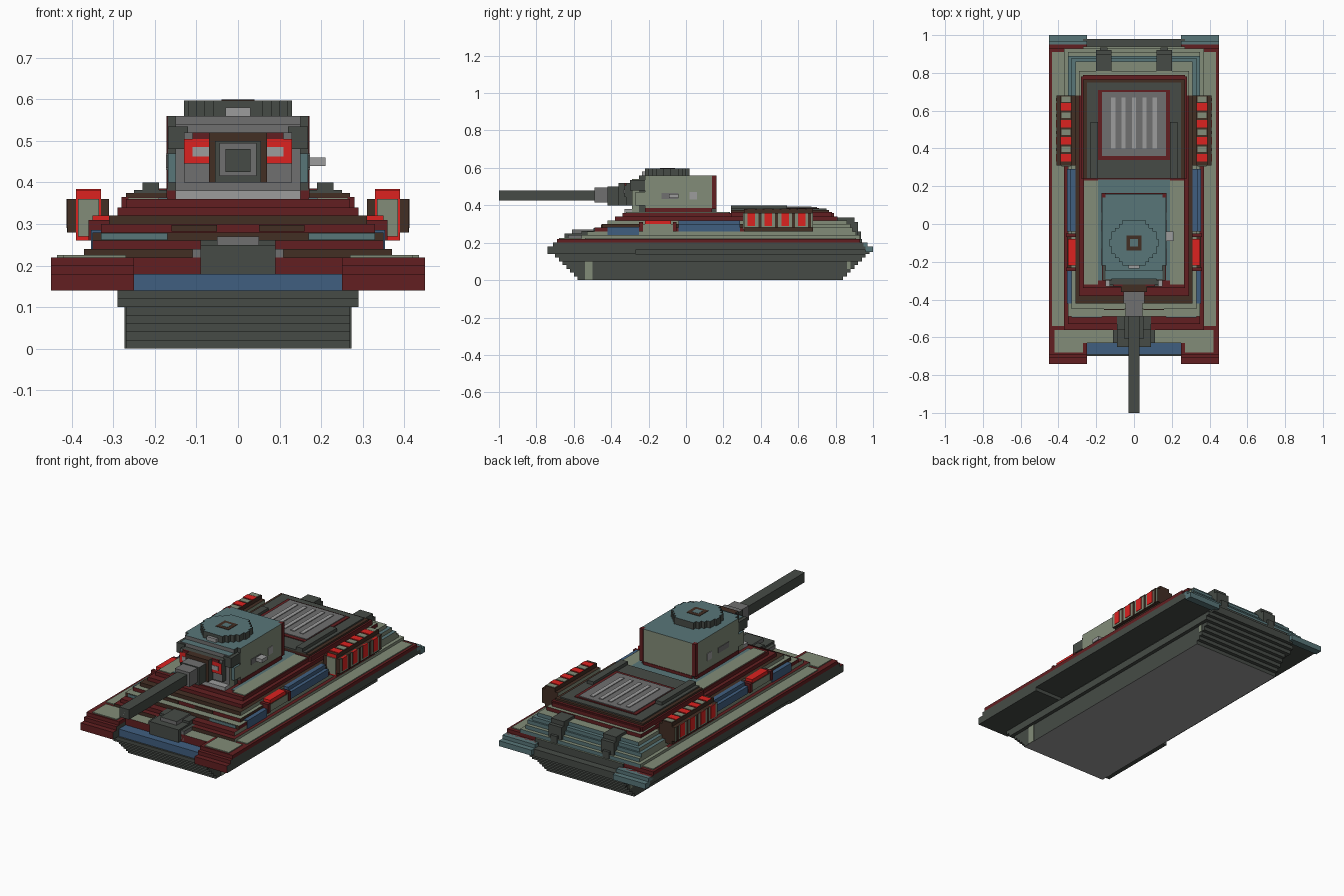
import bpy, bmesh, math

if "Cube" in bpy.data.objects:
    bpy.data.objects.remove(bpy.data.objects["Cube"])

# Flat colours (sRGB 0-255 turned into linear values)
def lin(c):
    c /= 255
    return c / 12.92 if c <= 0.04045 else ((c + 0.055) / 1.055) ** 2.4

COLOURS = {
    "dark_grey": (70, 75, 70), "dark_red": (98, 31, 33), "olive": (130, 140, 120),
    "blue": (64, 95, 128), "teal": (88, 118, 121), "brown": (66, 46, 36),
    "grey": (112, 112, 112), "light_grey": (156, 156, 156), "bright_red": (220, 34, 32),
}
MATS = {}
for n, rgb in COLOURS.items():
    MATS[n] = bpy.data.materials.new(n)
    MATS[n].diffuse_color = (*[lin(c) for c in rgb], 1)
NAMES = list(COLOURS)


def part(name, boxes, mirror=False):
    """One object from boxes (x0, x1, y0, y1, z0, z1, colour, {direction: colour})."""
    bm = bmesh.new()
    for b in boxes:
        x0, x1, y0, y1, z0, z1, col = b[:7]
        over = b[7] if len(b) > 7 else {}
        for s in ((1, -1) if mirror else (1,)):
            verts = bmesh.ops.create_cube(bm, size=1)["verts"]
            for v in verts:
                v.co = (s * (x0 + x1) / 2 + v.co.x * (x1 - x0),
                        (y0 + y1) / 2 + v.co.y * (y1 - y0),
                        (z0 + z1) / 2 + v.co.z * (z1 - z0))
            for f in {f for v in verts for f in v.link_faces}:
                f.normal_update()
                n = f.normal
                d = ("side" if abs(n.x) > .5 else "front" if n.y < -.5 else
                     "back" if n.y > .5 else "top" if n.z > 0 else "bottom")
                f.material_index = NAMES.index(over.get(d, col))
    me = bpy.data.meshes.new(name)
    bm.to_mesh(me)
    bm.free()
    for n in NAMES:
        me.materials.append(MATS[n])
    ob = bpy.data.objects.new(name, me)
    bpy.context.collection.objects.link(ob)
    return ob


def disc(rx, ry, cy, z0, z1, col, over=None):
    """Stepped round plate made of rows."""
    out, n = [], round(ry / 0.02)
    for i in range(-n, n):
        y = (i + 0.5) * 0.02
        w = max(0.02, round(rx * math.sqrt(max(1 - (y / ry) ** 2, 0)) / 0.02 + .2) * 0.02)
        w = min(w, rx)
        out.append((-w, w, cy + y - .01, cy + y + .01, z0, z1, col, over or {}))
    return out


# Lower hull with stepped bow and stern
steps = []
for i in range(7):
    w = .27 if i < 5 else .29
    steps.append((-w, w, -.58 - i * .02, .84 + i * .02, i * .02, i * .02 + .02, "dark_grey",
                  {"bottom": "light_grey"} if i == 0 else {}))
steps += [(-.27, .27, -.69, .80, .14, .18, "dark_grey", {"front": "blue", "top": "blue"}),
          (-.27, .27, .80, .98, .14, .18, "dark_grey"),
          (-.27, .27, -.63, .94, .18, .22, "dark_grey", {"front": "dark_red", "top": "olive"})]
part("lower_hull", steps)
part("side_strips", [(.27, .273, -.54, -.50, 0, .14, "olive", {"front": "dark_grey"}),
                     (.27, .273, .86, .88, .06, .14, "olive")], True)

# Fenders with red rim and olive top
part("fenders", [
    (.25, .45, -.74, -.27, .14, .18, "dark_grey", {"front": "dark_red", "top": "dark_red"}),
    (.25, .45, -.27, .96, .16, .18, "dark_grey"),
    (.25, .45, -.71, .95, .18, .20, "dark_grey", {"front": "dark_red", "top": "dark_red"}),
    (.25, .45, -.69, .93, .20, .22, "dark_red"),
    (.25, .45, .96, 1.0, .15, .18, "teal"),
    (.25, .45, .93, .97, .18, .20, "teal")], True)
part("fender_tops", [(.36, .435, -.54, .91, .22, .225, "olive"),
                     (.27, .42, -.68, -.56, .22, .225, "olive")], True)

# Upper hull, a stack of shrinking layers: front, side, front top, rear top
layers = [(.37, -.56, .93, "brown", "olive", "dark_red", "olive"),
          (.35, -.53, .91, "dark_red", "olive", "dark_red", "olive"),
          (.35, -.49, .89, "brown", "dark_red", "olive", "teal"),
          (.33, -.45, .88, "dark_red", "brown", "olive", "teal"),
          (.31, -.42, .86, "brown", "olive", "brown", "olive"),
          (.29, -.38, .81, "dark_red", "dark_red", "dark_red", "olive"),
          (.27, -.34, .79, "dark_red", "dark_red", "dark_red", "dark_red")]
stack = []
for i, (w, y0, y1, front, side, top, rear) in enumerate(layers):
    z = .22 + i * .02
    stack += [(-w, w, y0, .68, z, z + .02, front, {"side": side, "top": top}),
              (-w, w, .68, y1, z, z + .02, "olive" if i < 5 else "dark_red",
               {"top": rear, "back": "teal" if i < 5 else "dark_red"})]
part("upper_hull", stack)
part("bow_plates", [(.17, .33, -.494, -.49, .262, .278, "teal"),
                    (.05, .16, -.454, -.45, .282, .298, "brown")], True)
part("deck_strips", [(.19, .265, -.32, .23, .36, .364, "olive"),
                     (.0, .19, .15, .235, .36, .364, "teal"),
                     (.17, .19, -.30, .15, .36, .364, "teal")], True)

# Engine deck with grille
part("engine_deck", [(-.28, .28, .24, .78, .34, .365, "dark_red"),
                     (-.27, .27, .24, .765, .365, .375, "brown"),
                     (-.25, .25, .24, .75, .375, .382, "dark_grey"),
                     (-.19, .19, .34, .71, .382, .386, "dark_red"),
                     (-.17, .17, .36, .70, .386, .39, "grey")])
part("grille_bars", [(x - .011, x + .011, .40, .67, .39, .394, "light_grey")
                     for x in (-.11, -.055, 0, .055, .11)])
part("deck_rails", [(.19, .23, .24, .54, .382, .40, "dark_grey")], True)

# Fuel drums with red bands on the hull sides
drums = [(.33, .39, .31, .68, .26, .38, "brown", {"front": "bright_red"}),
         (.31, .41, .31, .68, .28, .36, "brown", {"front": "brown", "side": "olive"}),
         (.335, .385, .305, .31, .27, .36, "olive")]
for y in (.35, .44, .53, .62):
    drums += [(.33, .39, y - .02, y + .02, .37, .384, "bright_red", {"side": "brown"}),
              (.40, .413, y - .02, y + .02, .29, .36, "bright_red", {"front": "brown"})]
for y in (.395, .485, .575, .66):
    drums += [(.335, .385, y - .015, y + .015, .37, .382, "olive"),
              (.40, .412, y - .008, y + .008, .28, .36, "brown")]
part("fuel_drums", drums, True)

# Small side boxes near the front
part("side_boxes", [(.31, .355, -.23, -.07, .26, .30, "olive", {"top": "brown"}),
                    (.31, .35, -.22, -.08, .30, .32, "bright_red"),
                    (.31, .36, -.25, -.23, .26, .31, "dark_red"),
                    (.31, .36, -.07, -.05, .26, .31, "dark_red")], True)
part("side_panels", [(.33, .354, -.04, .29, .26, .30, "blue"),
                     (.31, .335, -.04, .29, .30, .32, "blue"),
                     (.33, .354, -.42, -.25, .24, .285, "blue")], True)

# Driver hatch on the bow
part("driver_hatch", [(-.11, .11, -.63, -.50, .17, .24, "grey", {"top": "dark_grey"}),
                      (-.09, .09, -.65, -.50, .18, .25, "dark_grey"),
                      (-.09, .09, -.56, -.48, .25, .262, "dark_grey"),
                      (-.05, .05, -.61, -.48, .24, .27, "grey", {"top": "dark_grey"})])

# Tow hooks at the stern
part("tow_hooks", [(.12, .20, .80, .90, .29, .335, "dark_grey"),
                   (.12, .20, .88, .92, .23, .31, "dark_grey"),
                   (.14, .18, .91, .935, .22, .26, "dark_grey")], True)

# Turret body with stepped corners and nose
part("turret", [
    (-.17, .17, -.22, .14, .38, .56, "olive", {"front": "dark_grey", "top": "teal"}),
    (-.15, .15, -.25, .16, .36, .56, "olive",
     {"front": "grey", "top": "teal", "side": "dark_grey"}),
    (-.15, .15, -.29, -.25, .36, .54, "olive", {"front": "grey", "top": "teal"}),
    (-.13, .13, -.32, -.29, .40, .52, "dark_grey", {"front": "grey"}),
    (-.15, .15, -.33, -.29, .36, .38, "light_grey"),
    (-.172, .172, -.22, .14, .36, .385, "dark_red"),
    (-.15, .15, .16, .163, .36, .38, "dark_red")])
part("turret_cheeks", [(.11, .168, -.27, -.22, .40, .47, "teal", {"side": "olive"}),
                       (.12, .168, -.30, -.20, .48, .535, "dark_grey"),
                       (.15, .172, .14, .163, .38, .56, "dark_red")], True)
part("turret_lights", [(.06, .13, -.33, -.32, .445, .505, "bright_red",
                        {"side": "dark_grey", "top": "dark_grey"}),
                       (.06, .11, -.33, -.32, .505, .52, "dark_red"),
                       (.07, .11, -.333, -.33, .462, .485, "light_grey")], True)
part("turret_side_plates", [(.17, .173, -.13, -.04, .435, .465, "grey"),
                            (.17, .173, .02, .06, .43, .47, "light_grey")], True)
part("turret_side_handle", [(.17, .21, -.09, -.04, .44, .46, "light_grey")])

# Gun mantlet and barrel
part("mantlet", [(-.07, .07, -.36, -.32, .40, .52, "brown", {"side": "dark_grey"}),
                 (-.055, .055, -.42, -.36, .40, .50, "dark_grey", {"top": "grey"}),
                 (-.045, .045, -.49, -.42, .415, .495, "grey")])
part("gun_barrel", [(-.03, .03, -1.0, -.48, .425, .48, "dark_grey"),
                    (-.01, .01, -1.0, -.99, .442, .462, "light_grey")])

# Commander cupola
part("cupola", disc(.13, .12, -.10, .56, .597, "dark_grey", {"top": "teal"}) +
     disc(.04, .04, -.10, .595, .599, "brown") +
     disc(.02, .02, -.10, .597, .60, "teal") +
     [(-.03, .03, -.235, -.22, .56, .58, "light_grey")])

for m in bpy.data.materials:
    if m.users and not m.is_grease_pencil:
        m.use_nodes = True
        m.node_tree.nodes["Principled BSDF"].inputs["Base Color"].default_value = m.diffuse_color
